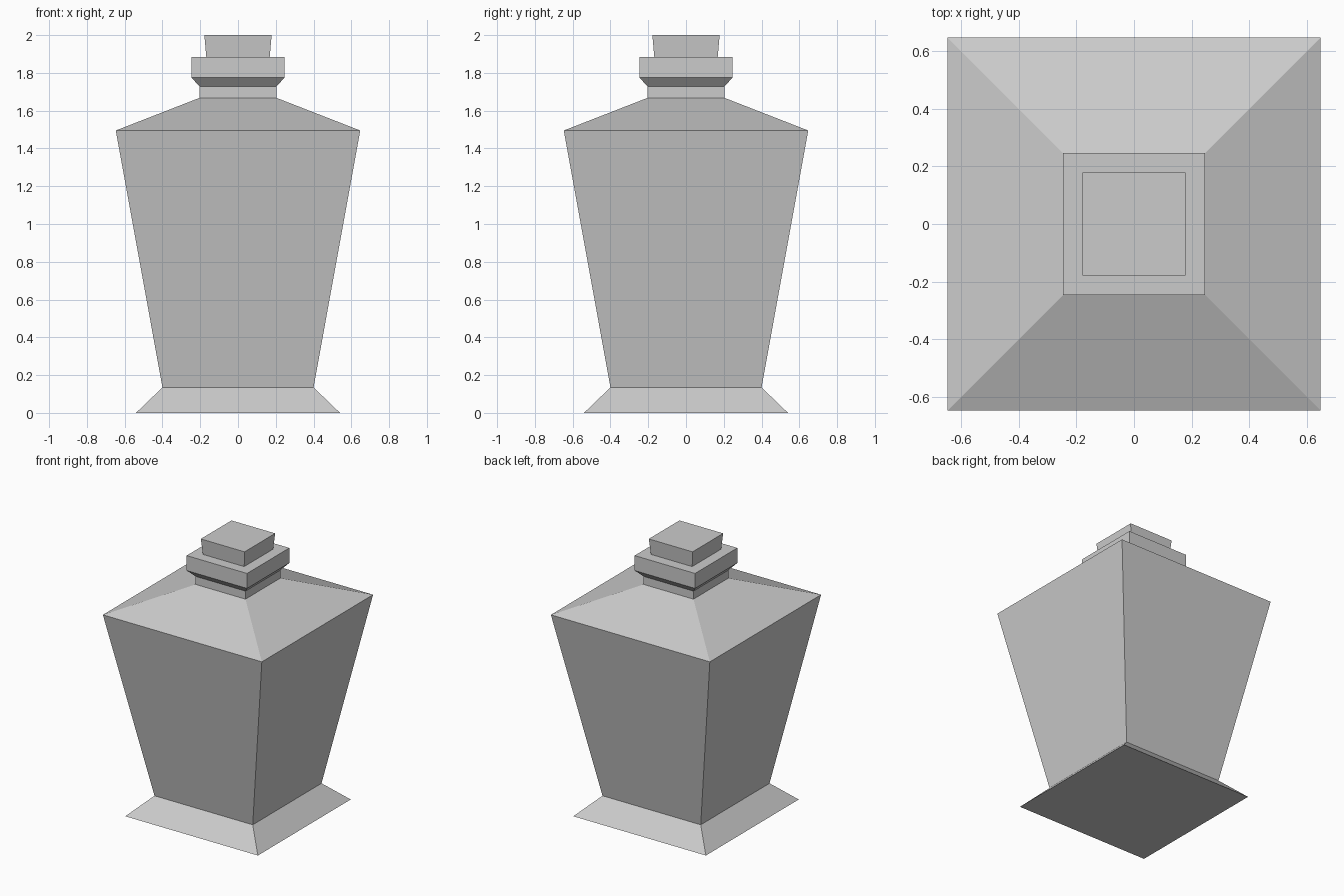
import bpy
import bmesh

if "Cube" in bpy.data.objects:
    bpy.data.objects.remove(bpy.data.objects["Cube"])

grey = bpy.data.materials.new("plain_grey")
grey.diffuse_color = (0.6, 0.6, 0.6, 1.0)
grey.use_nodes = True
grey.node_tree.nodes["Principled BSDF"].inputs["Base Color"].default_value = grey.diffuse_color


def square_loft(name, profile):
    """Loft square rings given as (half width, height), capped at both ends."""
    bm = bmesh.new()
    rings = [[bm.verts.new((sx * r, sy * r, z))
              for sx, sy in ((-1, -1), (1, -1), (1, 1), (-1, 1))]
             for r, z in profile]
    for low, high in zip(rings, rings[1:]):
        for i in range(4):
            j = (i + 1) % 4
            bm.faces.new((low[i], low[j], high[j], high[i]))
    bm.faces.new(rings[0][::-1])
    bm.faces.new(rings[-1])
    mesh = bpy.data.meshes.new(name)
    bm.to_mesh(mesh)
    bm.free()
    mesh.materials.append(grey)
    obj = bpy.data.objects.new(name, mesh)
    bpy.context.collection.objects.link(obj)
    return obj


# Flared foot, tapered body with sloped shoulders, and neck in one shell
square_loft("lantern_body", [
    (0.54, 0.0), (0.40, 0.135), (0.647, 1.495), (0.203, 1.668), (0.203, 1.727),
    # Collar flaring out above the neck
    (0.246, 1.775), (0.246, 1.885),
    # Slightly flared top block
    (0.168, 1.885), (0.178, 2.0),
])
